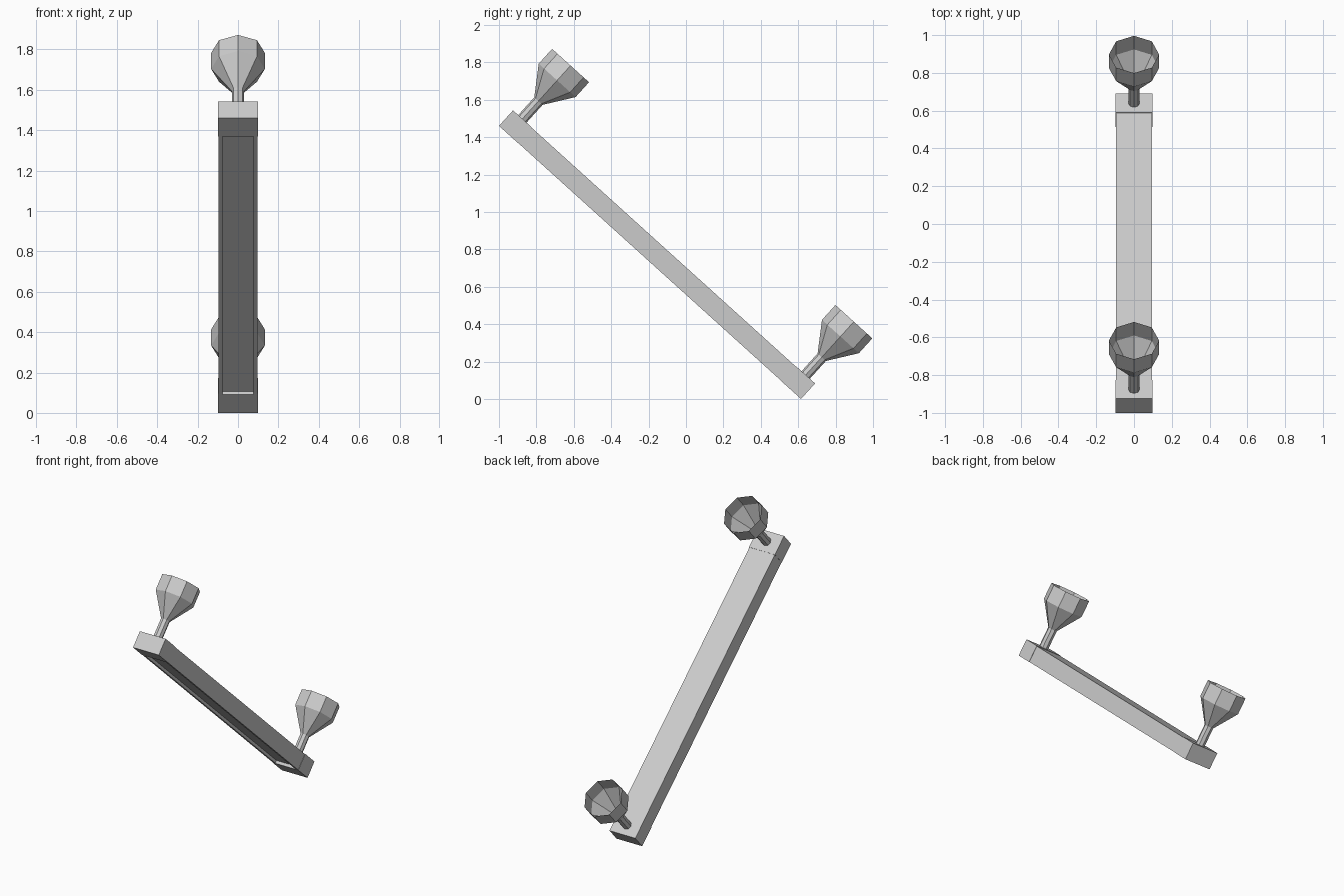
import bpy, bmesh, math
from mathutils import Matrix

cube = bpy.data.objects.get("Cube")
if cube:
    bpy.data.objects.remove(cube, do_unlink=True)

grey = bpy.data.materials.new("light_grey")
grey.use_nodes = True
colour = (0.6, 0.6, 0.6, 1)
grey.diffuse_color = colour
grey.node_tree.nodes["Principled BSDF"].inputs["Base Color"].default_value = colour

# Everything is built along a level bar, then tilted by this matrix
tilt = Matrix.Translation((0, -0.1925, 0.73)) @ Matrix.Rotation(-math.atan2(1.46, 1.615), 4, "X")
HALF = 1.0885      # half length of the bar
BLOCK = 0.135      # length of an end block
THICK = 0.112


def finish(name, bm, fix_normals=True):
    if fix_normals:
        bmesh.ops.recalc_face_normals(bm, faces=bm.faces)
    mesh = bpy.data.meshes.new(name)
    bm.to_mesh(mesh)
    bm.free()
    mesh.materials.append(grey)
    obj = bpy.data.objects.new(name, mesh)
    obj.matrix_world = tilt
    bpy.context.collection.objects.link(obj)


def extrude_profile(name, points, start, end):
    """Extrude an (x, z) outline along the bar."""
    bm = bmesh.new()
    face = bm.faces.new([bm.verts.new((x, start, z)) for x, z in points])
    new = bmesh.ops.extrude_face_region(bm, geom=[face])["geom"]
    verts = [v for v in new if isinstance(v, bmesh.types.BMVert)]
    bmesh.ops.translate(bm, verts=verts, vec=(0, end - start, 0))
    finish(name, bm)


def lathe(name, profile, y, sides=8):
    """Open, faceted shell from (radius, height) points."""
    bm = bmesh.new()
    rings = [[bm.verts.new((r * math.cos(math.tau * i / sides),
                            y + r * math.sin(math.tau * i / sides), z))
              for i in range(sides)] for r, z in profile]
    for low, high in zip(rings, rings[1:]):
        for i in range(sides):
            j = (i + 1) % sides
            bm.faces.new((low[i], low[j], high[j], high[i]))
    finish(name, bm, False)


# Main beam: a shallow channel open on the underside
w, inner, top, floor = 0.096, 0.077, 0.11, 0.02
right_half = [(inner, floor), (inner, 0.001), (w, 0.001), (w, top)]
section = right_half + [(-x, z) for x, z in reversed(right_half)]
extrude_profile("beam", section, BLOCK - HALF, HALF - BLOCK)

# End blocks, each with a stem and an open flared cup
for label, side in (("upper", -1), ("lower", 1)):
    outer, near = side * HALF, side * (HALF - BLOCK)
    square = [(-0.098, 0), (0.098, 0), (0.098, THICK), (-0.098, THICK)]
    extrude_profile(label + "_end_block", square, min(outer, near), max(outer, near))
    centre = (outer + near) / 2
    lathe(label + "_stem", [(0.03, THICK - 0.01), (0.03, 0.24)], centre)
    lathe(label + "_cup", [(0.03, 0.24), (0.133, 0.389), (0.133, 0.496)], centre)
